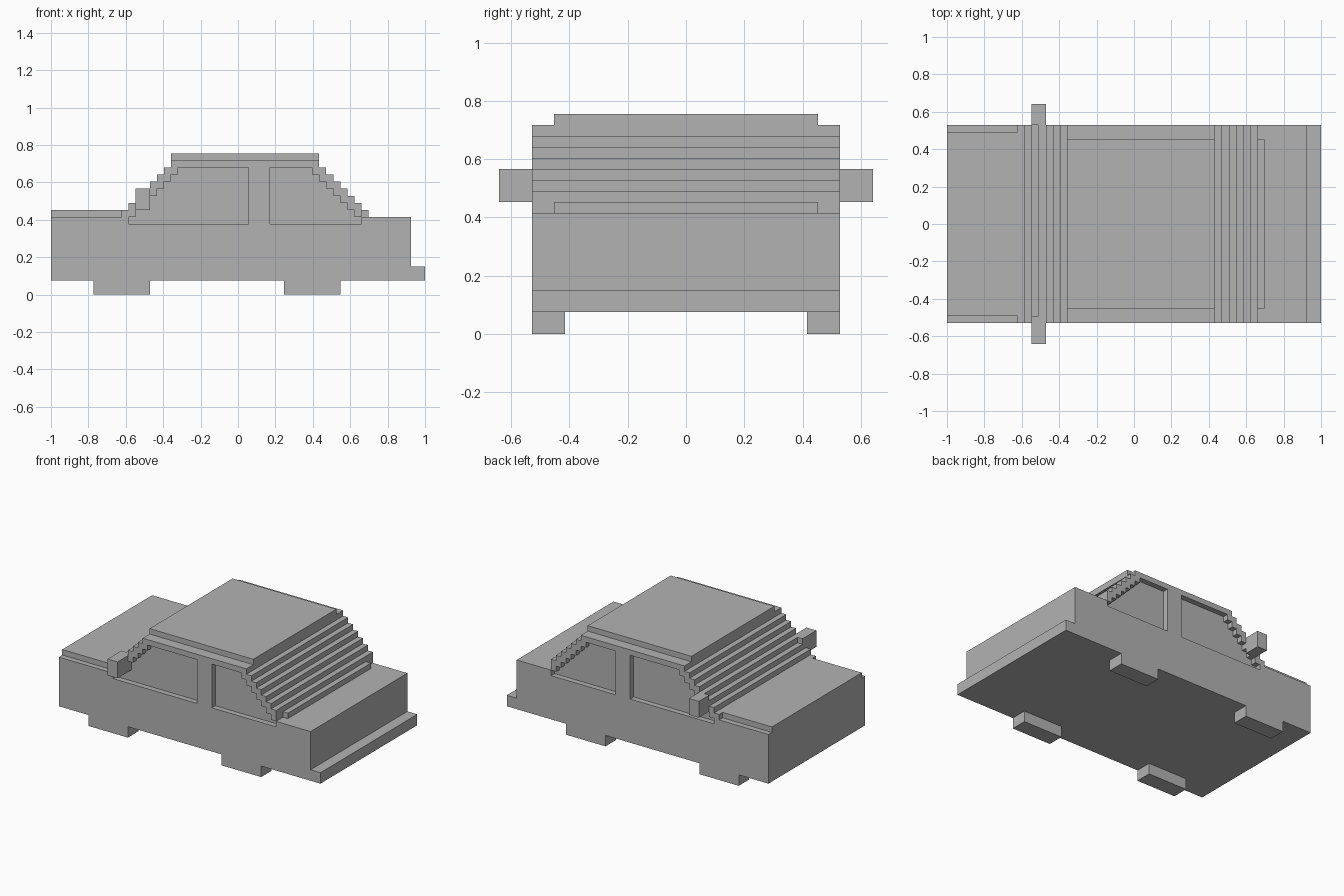
import bpy
import bmesh

if "Cube" in bpy.data.objects:
    bpy.data.objects.remove(bpy.data.objects["Cube"])

U = 2 / 53      # size of one block
HALF = 14       # half width of the car in blocks

paint = bpy.data.materials.new("grey")
paint.use_nodes = True
grey = (0.45, 0.45, 0.45, 1)
paint.diffuse_color = grey
paint.node_tree.nodes["Principled BSDF"].inputs["Base Color"].default_value = grey


def extrude(name, outline, y0, y1):
    """Extrude an x-z outline, given in blocks, between two y positions."""
    bm = bmesh.new()
    face = bm.faces.new([bm.verts.new((x * U - 1, y0 * U, z * U)) for x, z in outline])
    out = bmesh.ops.extrude_face_region(bm, geom=[face])
    moved = [g for g in out["geom"] if isinstance(g, bmesh.types.BMVert)]
    bmesh.ops.translate(bm, verts=moved, vec=(0, (y1 - y0) * U, 0))
    bmesh.ops.recalc_face_normals(bm, faces=bm.faces)
    mesh = bpy.data.meshes.new(name)
    bm.to_mesh(mesh)
    bm.free()
    mesh.materials.append(paint)
    obj = bpy.data.objects.new(name, mesh)
    bpy.context.collection.objects.link(obj)
    return obj


def box(name, x0, x1, y0, y1, z0, z1):
    return extrude(name, [(x0, z0), (x1, z0), (x1, z1), (x0, z1)], y0, y1)


def stepped(bottom, columns, end):
    """Outline of a staircase: columns are (start x, height)."""
    pts = [(columns[0][0], bottom)]
    for i, (x, z) in enumerate(columns):
        stop = columns[i + 1][0] if i + 1 < len(columns) else end
        pts += [(x, z), (stop, z)]
    return pts + [(end, bottom)]


# Body, stepped cabin and bumper in one profile
columns = [(0, 11)]
columns += [(x, x + 2) for x in range(10, 18)]
columns += [(x, 56 - x) for x in range(38, 44)]
columns += [(44, 11), (51, 4)]
body = extrude("body", stepped(2, columns, 53), -HALF, HALF)

# Recessed side windows
front_window = stepped(10, [(x, x) for x in range(11, 19)], 28)
rear_window = stepped(10, [(31, 18)] + [(x, 54 - x) for x in range(37, 44)], 44)
cutters = []
for side in (-1, 1):
    for name, outline in (("front_window", front_window), ("rear_window", rear_window)):
        cutter = extrude(name + "_cutter", outline, side * (HALF - 1), side * (HALF + 1))
        cutter.hide_render = True
        cutters.append(cutter)
        mod = body.modifiers.new(name, "BOOLEAN")
        mod.operation = "DIFFERENCE"
        mod.solver = "EXACT"
        mod.object = cutter

# Bake the window cuts and drop the cutters
graph = bpy.context.evaluated_depsgraph_get()
cut_mesh = bpy.data.meshes.new_from_object(body.evaluated_get(graph))
body.modifiers.clear()
body.data = cut_mesh
for cutter in cutters:
    bpy.data.objects.remove(cutter)

# Hood, roof and rear window ledge, set in from the sides
box("hood", 0, 10, -13, 13, 11, 12)
box("roof", 17, 38, -12, 12, 19, 20)
box("rear_ledge", 44, 45, -12, 12, 11, 12)

# Wheels and mirrors
for side, label in ((-1, "right"), (1, "left")):
    for x, end in ((6, "front"), (33, "rear")):
        box(f"{end}_{label}_wheel", x, x + 8, side * (HALF - 3), side * HALF, 0, 2)
    inner = HALF - 1 if side < 0 else HALF
    box(f"{label}_mirror", 12, 14, side * inner, side * 17, 12, 15)
